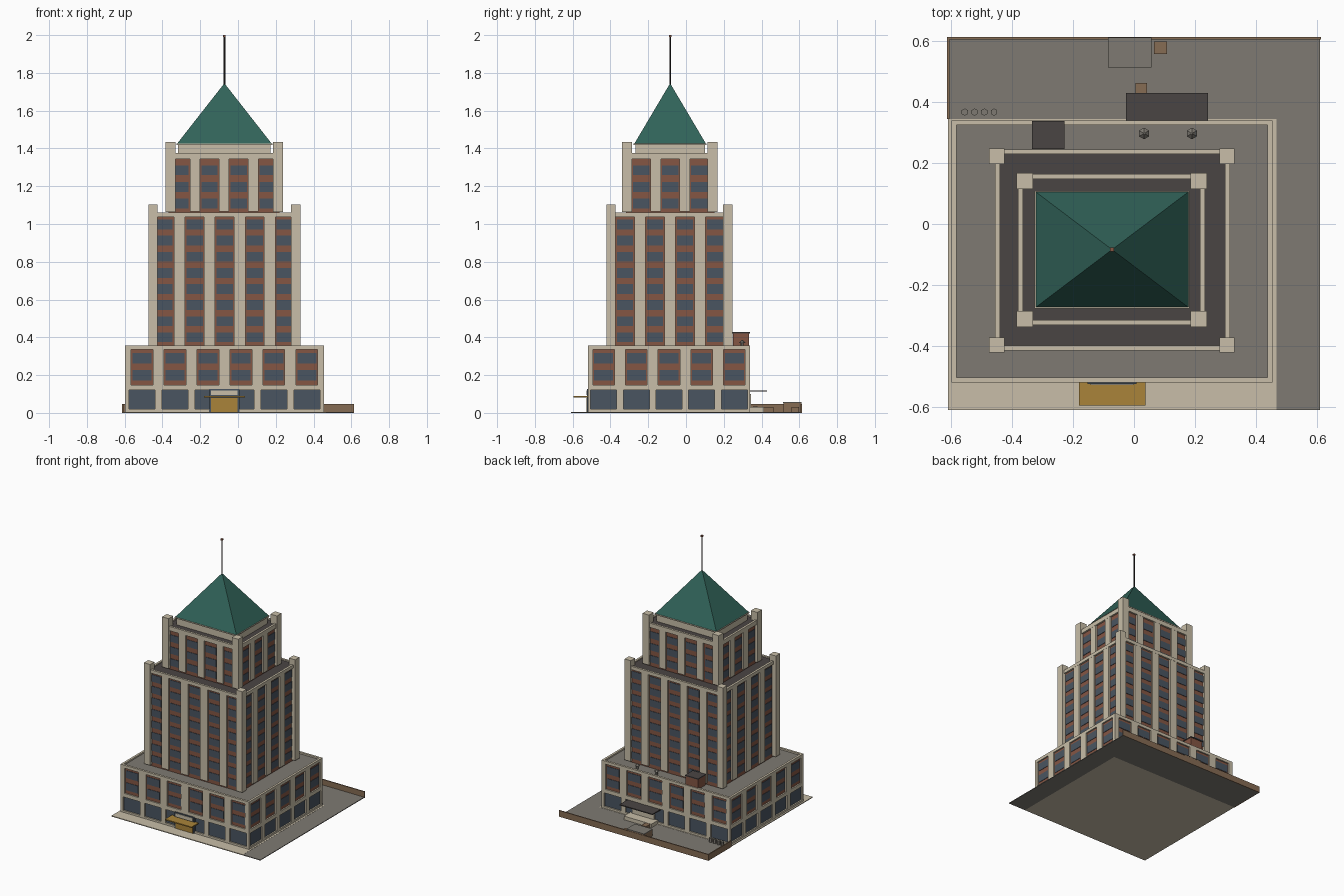
import bpy, bmesh, math
from mathutils import Matrix, Vector

if "Cube" in bpy.data.objects:
    bpy.data.objects.remove(bpy.data.objects["Cube"])


def lin(c):
    c /= 255
    return c / 12.92 if c <= 0.04045 else ((c + 0.055) / 1.055) ** 2.4


def material(name, r, g, b):
    m = bpy.data.materials.new(name)
    m.diffuse_color = (lin(r), lin(g), lin(b), 1)
    m.use_nodes = True
    m.node_tree.nodes["Principled BSDF"].inputs["Base Color"].default_value = m.diffuse_color
    return m


CREAM = material("cream stone", 200, 190, 168)
BRICK = material("red brick", 133, 86, 68)
GLASS = material("blue grey glass", 74, 85, 97)
GREEN = material("green copper", 49, 99, 89)
GOLD = material("gold", 170, 132, 58)
DARK = material("dark roofing", 74, 69, 68)
GREY = material("asphalt grey", 126, 122, 114)
BROWN = material("brown wall", 134, 108, 84)
METAL = material("black metal", 45, 40, 40)


def finish(bm, name, mat):
    me = bpy.data.meshes.new(name)
    bm.to_mesh(me)
    bm.free()
    me.materials.append(mat)
    ob = bpy.data.objects.new(name, me)
    bpy.context.collection.objects.link(ob)
    return ob


def boxes(name, mat, *spans):
    """One object made of boxes, each (x0, x1, y0, y1, z0, z1)."""
    bm = bmesh.new()
    for x0, x1, y0, y1, z0, z1 in spans:
        m = Matrix.Translation(((x0 + x1) / 2, (y0 + y1) / 2, (z0 + z1) / 2))
        bmesh.ops.create_cube(bm, size=1, matrix=m @ Matrix.Diagonal((x1 - x0, y1 - y0, z1 - z0, 1)))
    return finish(bm, name, mat)


def cone(name, mat, x, y, z0, z1, r0, r1, n):
    bm = bmesh.new()
    bmesh.ops.create_cone(bm, cap_ends=True, segments=n, radius1=r0, radius2=r1, depth=z1 - z0,
                          matrix=Matrix.Translation((x, y, (z0 + z1) / 2)))
    return finish(bm, name, mat)


def ring(o, w, z0, z1):
    """Four boxes along the inside of the outline o = (x0, x1, y0, y1)."""
    x0, x1, y0, y1 = o
    return [(x0, x1, y0, y0 + w, z0, z1), (x0, x1, y1 - w, y1, z0, z1),
            (x0, x0 + w, y0 + w, y1 - w, z0, z1), (x1 - w, x1, y0 + w, y1 - w, z0, z1)]


def on_sides(o, ranges_x, ranges_y, d_in, d_out, z0, z1):
    """Boxes on all four sides of outline o, from d_in to d_out beyond it."""
    x0, x1, y0, y1 = o
    out = []
    for a, b in ranges_x:
        out += [(a, b, y0 - d_out, y0 - d_in, z0, z1), (a, b, y1 + d_in, y1 + d_out, z0, z1)]
    for a, b in ranges_y:
        out += [(x0 - d_out, x0 - d_in, a, b, z0, z1), (x1 + d_in, x1 + d_out, a, b, z0, z1)]
    return out


def spans(lo, hi, n, pitch, w):
    """Bay spans centred between lo and hi, clipped to that range."""
    c = (lo + hi) / 2
    mids = [c + (i - (n - 1) / 2) * pitch for i in range(n)]
    return [(max(lo, m - w / 2), min(hi, m + w / 2)) for m in mids]


def gaps(lo, hi, bays):
    edges = [lo] + [e for b in bays for e in b] + [hi]
    return [(a, b) for a, b in zip(edges[::2], edges[1::2]) if b - a > 0.004]


def facade(name, core, nx, ny, px, py, bay, z0, z1, rows, depth):
    """Stone piers between bays, and rows of windows set in each bay."""
    x0, x1, y0, y1 = core
    bx, by = spans(x0, x1, nx, px, bay), spans(y0, y1, ny, py, bay)
    boxes(name + "_piers", CREAM, *on_sides(core, gaps(x0 - depth, x1 + depth, bx),
                                            gaps(y0, y1, by), -0.002, depth, z0, z1))
    wx, wy = spans(x0, x1, nx, px, bay - 0.014), spans(y0, y1, ny, py, bay - 0.014)
    panes = []
    for a, b in rows:
        panes += on_sides(core, wx, wy, -0.002, 0.003, a, b)
    if panes:
        boxes(name + "_windows", GLASS, *panes)


def grow(o, d):
    return (o[0] - d, o[1] + d, o[2] - d, o[3] + d)


# Ground: stone pavement, asphalt yard and low boundary walls
boxes("pavement", CREAM, (-0.61, 0.467, -0.61, 0.345, 0, 0.006))
boxes("yard", GREY, (0.467, 0.61, -0.61, 0.61, 0, 0.005), (-0.61, 0.467, 0.345, 0.61, 0, 0.005))
boxes("boundary_wall", BROWN, (-0.613, 0.613, 0.605, 0.613, 0, 0.046),
      (-0.613, -0.605, 0.345, 0.605, 0, 0.046))

# Podium: glazed ground floor, two brick floors, bands and parapet
base = (-0.598, 0.454, -0.52, 0.34)
core = grow(base, -0.01)
boxes("shopfront_glass", GLASS, (*core, 0.006, 0.135))
boxes("podium_core", BRICK, (*core, 0.135, 0.34))
facade("shopfront", core, 6, 5, 0.1746, 0.173, 0.137, 0.006, 0.12, [], 0.01)
facade("podium", core, 6, 5, 0.1746, 0.173, 0.115, 0.148, 0.335,
       [(0.172, 0.228), (0.262, 0.318)], 0.01)
boxes("podium_bands", CREAM, *ring(base, 0.015, 0.006, 0.02), *ring(base, 0.015, 0.12, 0.148),
      *ring(base, 0.016, 0.335, 0.357))
boxes("podium_roof", GREY, (*grow(base, -0.014), 0.338, 0.346))


def tier(name, core, corner, col, z0, z_head, z_cap, z_col, nx, ny, pitch, n_rows, z_first, step):
    """Set-back tower stage with brick core, piers, corner posts and parapet."""
    boxes(name + "_core", BRICK, (*core, z0, z_head + 0.005))
    rows = [(z_first + i * step, z_first + i * step + 0.052) for i in range(n_rows)]
    facade(name, core, nx, ny, pitch, pitch, 0.1, z0 + 0.012, z_head, rows, 0.012)
    wall = grow(core, 0.013)
    boxes(name + "_parapet", CREAM, *ring(wall, 0.016, z_head, z_cap))
    boxes(name + "_roof", DARK, (*grow(wall, -0.014), z_head, z_cap - 0.008))
    x0, x1, y0, y1 = corner
    boxes(name + "_corner_posts", CREAM, *[(x, x + col, y, y + col, z0 + 0.01, z_col)
                                           for x in (x0, x1 - col) for y in (y0, y1 - col)])


# Two tower stages
tier("lower_tower", (-0.443, 0.302, -0.402, 0.232), (-0.475, 0.33, -0.422, 0.247), 0.05,
     0.346, 1.037, 1.062, 1.103, 5, 4, 0.159, 8, 0.374, 0.0853)
tier("upper_tower", (-0.367, 0.22, -0.318, 0.151), (-0.385, 0.239, -0.338, 0.167), 0.053,
     1.054, 1.344, 1.376, 1.435, 4, 3, 0.154, 3, 1.082, 0.0885)

# Penthouse, hipped roof and mast
cx, cy = -0.072, -0.084
boxes("penthouse", CREAM, (-0.317, 0.173, -0.268, 0.1, 1.36, 1.418),
      (-0.326, 0.182, -0.277, 0.109, 1.418, 1.426))
bm = bmesh.new()
ring_v = [bm.verts.new(p) for p in [(-0.322, -0.273, 1.426), (0.178, -0.273, 1.426),
                                    (0.178, 0.105, 1.426), (-0.322, 0.105, 1.426)]]
apex = bm.verts.new((cx, cy, 1.745))
bm.faces.new(ring_v[::-1])
for i in range(4):
    bm.faces.new((ring_v[i], ring_v[(i + 1) % 4], apex))
finish(bm, "hipped_roof", GREEN)
cone("mast", METAL, cx, cy, 1.73, 1.99, 0.0045, 0.0045, 8)
boxes("mast_light", BRICK, (cx - 0.007, cx + 0.007, cy - 0.007, cy + 0.007, 1.989, 2.0))

# Front entrance with canopy
boxes("entrance_frame", GLASS, (-0.153, 0.009, -0.525, -0.5, 0.006, 0.126))
boxes("entrance_sign_panel", CREAM, (-0.142, -0.002, -0.528, -0.52, 0.094, 0.118))
boxes("entrance_doors", GOLD, (-0.142, -0.002, -0.528, -0.52, 0.006, 0.08))
boxes("entrance_canopy", GOLD, (-0.18, 0.037, -0.596, -0.515, 0.082, 0.09))

# Loading dock at the back
boxes("dock_platform", CREAM, (-0.005, 0.22, 0.335, 0.412, 0.005, 0.032))
boxes("dock_door", CREAM, (0.02, 0.2, 0.335, 0.344, 0.03, 0.1))
boxes("dock_canopy", DARK, (-0.027, 0.243, 0.335, 0.43, 0.112, 0.119))
boxes("crates", BROWN, (0.005, 0.043, 0.412, 0.462, 0.005, 0.03),
      (0.066, 0.108, 0.558, 0.598, 0.005, 0.03))
boxes("bin_store", BROWN, (-0.085, 0.057, 0.515, 0.611, 0.005, 0.052))
boxes("bin_store_lid", GREY, (-0.086, 0.058, 0.514, 0.612, 0.052, 0.057))

# Podium roof hut and vents
boxes("roof_hut", BRICK, (-0.332, -0.231, 0.248, 0.333, 0.34, 0.42))
boxes("roof_hut_top", DARK, (-0.335, -0.228, 0.246, 0.338, 0.42, 0.427))
for i, x in enumerate((0.033, 0.19)):
    cone(f"vent_pipe_{i}", GREY, x, 0.297, 0.345, 0.37, 0.008, 0.008, 6)
    cone(f"vent_cap_{i}", GREY, x, 0.297, 0.37, 0.385, 0.019, 0.003, 6)

# Bollards by the back corner
for i in range(4):
    cone(f"bollard_{i}", GREY, -0.555 + i * 0.032, 0.367, 0.005, 0.035, 0.012, 0.012, 6)
